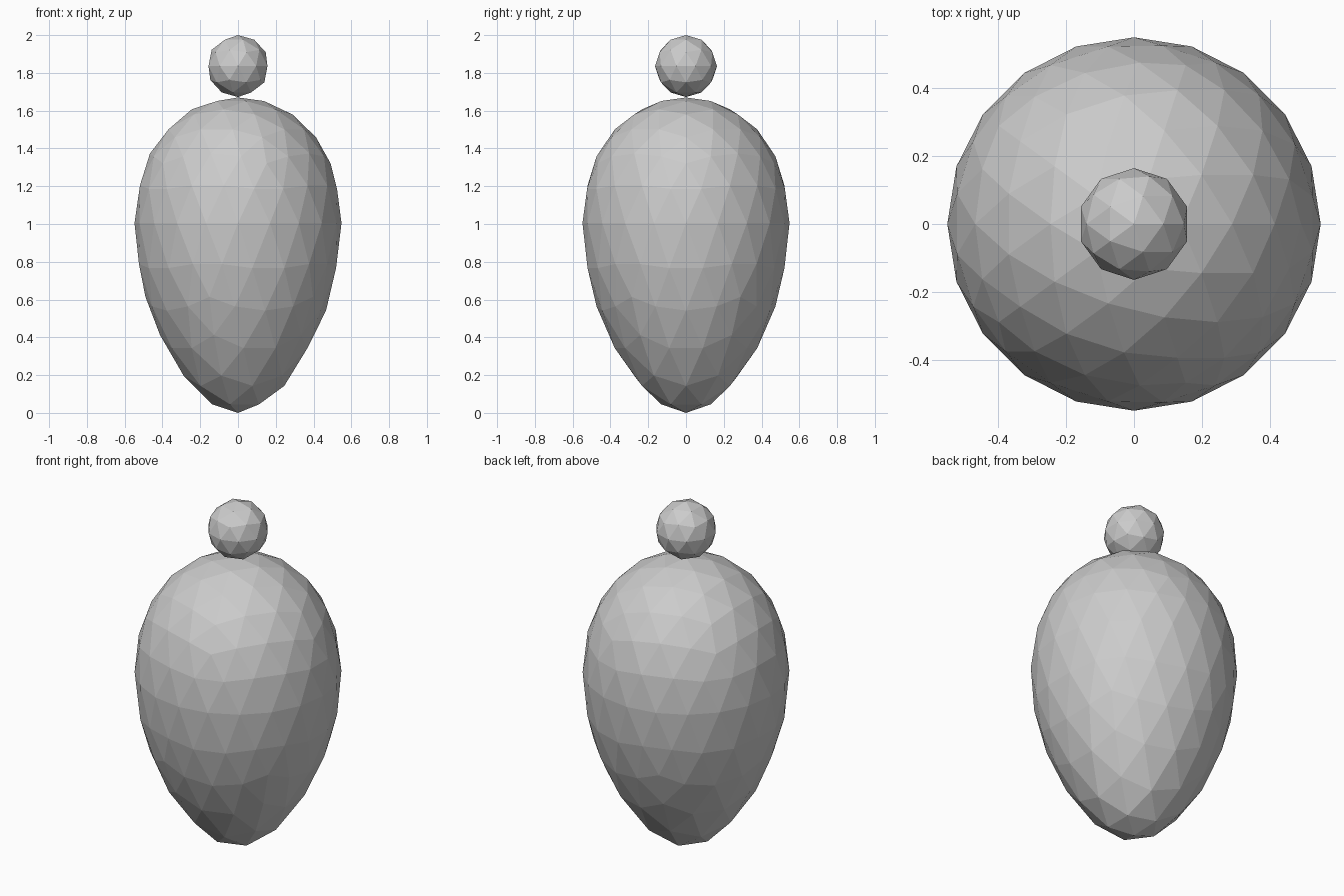
import bpy

if "Cube" in bpy.data.objects:
    bpy.data.objects.remove(bpy.data.objects["Cube"])


def ball(name, subdivisions, radius, z):
    bpy.ops.mesh.primitive_ico_sphere_add(
        subdivisions=subdivisions, radius=radius, location=(0, 0, z))
    obj = bpy.context.object
    obj.name = name
    return obj


# Egg-shaped body: faceted sphere, stretched more below its widest ring
R = 0.548
CENTRE = 1.005
body = ball("body", 3, R, CENTRE)
for v in body.data.vertices:
    u = v.co.z / R
    if u >= 0:
        v.co.z = u * (0.74 - 0.075 * u)
    else:
        v.co.z = u * (0.86 + 0.145 * abs(u) ** 3)

# Small round knob resting on top
ball("top_ball", 2, 0.164, 1.836)
